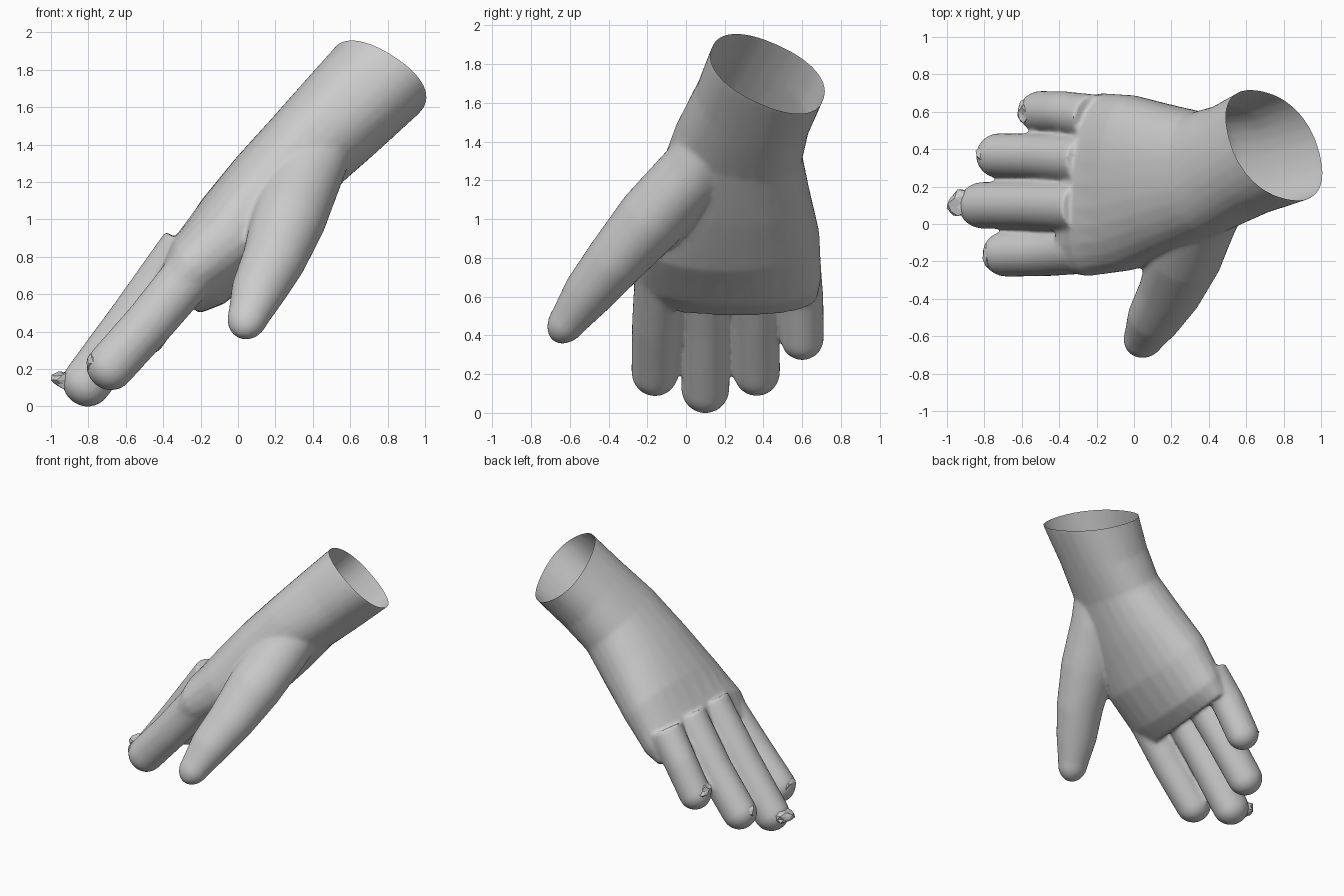
import bpy, bmesh, math, random
from mathutils import Vector

if "Cube" in bpy.data.objects:
    bpy.data.objects.remove(bpy.data.objects["Cube"])
random.seed(4)

grey = bpy.data.materials.new("plain grey")
grey.use_nodes = True
COLOR = (0.6, 0.6, 0.6, 1)
grey.diffuse_color = COLOR
grey.node_tree.nodes["Principled BSDF"].inputs["Base Color"].default_value = COLOR


def loft(bm, rings, sides=28, power=1.0):
    """Closed solid through (centre, half width vector, half depth vector) rings."""
    loops = []
    for c, w, t in rings:
        loop = []
        for i in range(sides):
            a = 2 * math.pi * i / sides
            u = math.copysign(abs(math.cos(a)) ** power, math.cos(a))
            v = math.copysign(abs(math.sin(a)) ** power, math.sin(a))
            loop.append(bm.verts.new(Vector(c) + Vector(w) * u + Vector(t) * v))
        loops.append(loop)
    faces = [bm.faces.new(loops[0]), bm.faces.new(loops[-1])]
    for a, b in zip(loops, loops[1:]):
        for i in range(sides):
            j = (i + 1) % sides
            faces.append(bm.faces.new((a[i], a[j], b[j], b[i])))
    bmesh.ops.recalc_face_normals(bm, faces=faces)


def digit(bm, points, radii, side, flat=1.0, tip=1.0):
    """Round-ended tube along points; side is the rough width direction."""
    pts = [Vector(p) for p in points]
    rings = []
    for i, p in enumerate(pts):
        axis = (pts[min(i + 1, len(pts) - 1)] - pts[max(i - 1, 0)]).normalized()
        w = (Vector(side) - axis * axis.dot(Vector(side))).normalized()
        rings.append((p, w, axis.cross(w), radii[i]))
    p, w, t, r = rings[-1]
    axis = (pts[-1] - pts[-2]).normalized()
    for k in range(1, 7):
        a = math.pi / 2 * k / 6.3
        rings.append((p + axis * r * tip * math.sin(a), w, t, r * math.cos(a)))
    loft(bm, [(p, w * r, t * r * flat) for p, w, t, r in rings])


bm = bmesh.new()

# Forearm stub, wrist and palm
RIM = Vector((0.75, 0.42, 1.75))
RIM_W = Vector((-0.07, 0.29, -0.13))
RIM_T = Vector((0.245, -0.05, -0.15))
loft(bm, [
    (RIM + Vector((0.06, 0.05, 0.08)), RIM_W, RIM_T),
    (RIM, RIM_W, RIM_T),
    ((0.57, 0.345, 1.57), (-0.06, 0.29, -0.11), (0.21, -0.03, -0.17)),
    ((0.38, 0.27, 1.38), (-0.03, 0.33, -0.06), (0.19, 0, -0.17)),
    ((0.18, 0.24, 1.15), (0, 0.40, -0.02), (0.19, 0, -0.18)),
    ((-0.02, 0.22, 0.92), (0.01, 0.47, 0), (0.17, 0, -0.19)),
    ((-0.21, 0.21, 0.72), (0.04, 0.49, -0.02), (0.13, 0, -0.17)),
    ((-0.31, 0.21, 0.61), (0.05, 0.47, -0.01), (0.10, 0, -0.11)),
], power=0.88)

# Four fingers: knuckle, middle joint and end centres, then the radius
fingers = [
    ((-0.22, -0.13, 0.75), (-0.47, -0.155, 0.45), (-0.685, -0.16, 0.21), 0.122),
    ((-0.27, 0.09, 0.85), (-0.56, 0.10, 0.46), (-0.81, 0.10, 0.125), 0.125),
    ((-0.25, 0.34, 0.83), (-0.50, 0.36, 0.49), (-0.72, 0.365, 0.21), 0.121),
    ((-0.22, 0.57, 0.80), (-0.37, 0.595, 0.60), (-0.50, 0.60, 0.385), 0.112),
]
for knuckle, joint, end, r in fingers:
    digit(bm, (knuckle, joint, end), (r * 1.1, r * 1.02, r), (0, 1, 0), 1.06)

# Thumb with its fleshy base, flattened towards the end
digit(bm, [(0.49, 0.22, 1.50), (0.36, 0.04, 1.24), (0.27, -0.18, 1.00),
           (0.19, -0.37, 0.78), (0.105, -0.51, 0.61), (0.055, -0.605, 0.48)],
      (0.17, 0.20, 0.20, 0.17, 0.145, 0.11), (1, 0, 0), 0.9, 1.25)

mesh = bpy.data.meshes.new("hand")
bm.to_mesh(mesh)
bm.free()
hand = bpy.data.objects.new("hand", mesh)
bpy.context.collection.objects.link(hand)

# Fuse the solids into one skin and soften the joins
remesh = hand.modifiers.new("fuse", 'REMESH')
remesh.mode = 'VOXEL'
remesh.voxel_size = 0.012
soften = hand.modifiers.new("soften", 'SMOOTH')
soften.factor = 0.5
soften.iterations = 14
thin = hand.modifiers.new("thin", 'DECIMATE')
thin.ratio = 0.2
bpy.context.view_layer.update()
fused = bpy.data.meshes.new_from_object(hand.evaluated_get(bpy.context.evaluated_depsgraph_get()))
hand.modifiers.clear()
hand.data = fused

# Cut the wrist open along its slanted rim
bm = bmesh.new()
bm.from_mesh(fused)
bmesh.ops.bisect_plane(bm, geom=bm.verts[:] + bm.edges[:] + bm.faces[:],
                       plane_co=RIM, plane_no=RIM_T.cross(RIM_W), clear_outer=True)
bm.to_mesh(fused)
bm.free()
fused.materials.clear()
fused.materials.append(grey)
for poly in fused.polygons:
    poly.use_smooth = True


def ragged_tip(name, centre, size):
    """Crumpled scrap at the nail of a finger."""
    bm = bmesh.new()
    bmesh.ops.create_icosphere(bm, subdivisions=2, radius=1)
    for v in bm.verts:
        v.co *= random.uniform(0.7, 1.1)
        v.co = Vector(centre) + Vector([a * b for a, b in zip(v.co, size)])
    m = bpy.data.meshes.new(name)
    bm.to_mesh(m)
    bm.free()
    m.materials.append(grey)
    bpy.context.collection.objects.link(bpy.data.objects.new(name, m))


ragged_tip("index_nail", (-0.77, -0.16, 0.23), (0.045, 0.08, 0.06))
ragged_tip("middle_nail", (-0.92, 0.11, 0.14), (0.085, 0.085, 0.05))
ragged_tip("ring_nail", (-0.80, 0.365, 0.24), (0.045, 0.08, 0.065))
ragged_tip("little_nail", (-0.58, 0.60, 0.42), (0.045, 0.07, 0.065))
